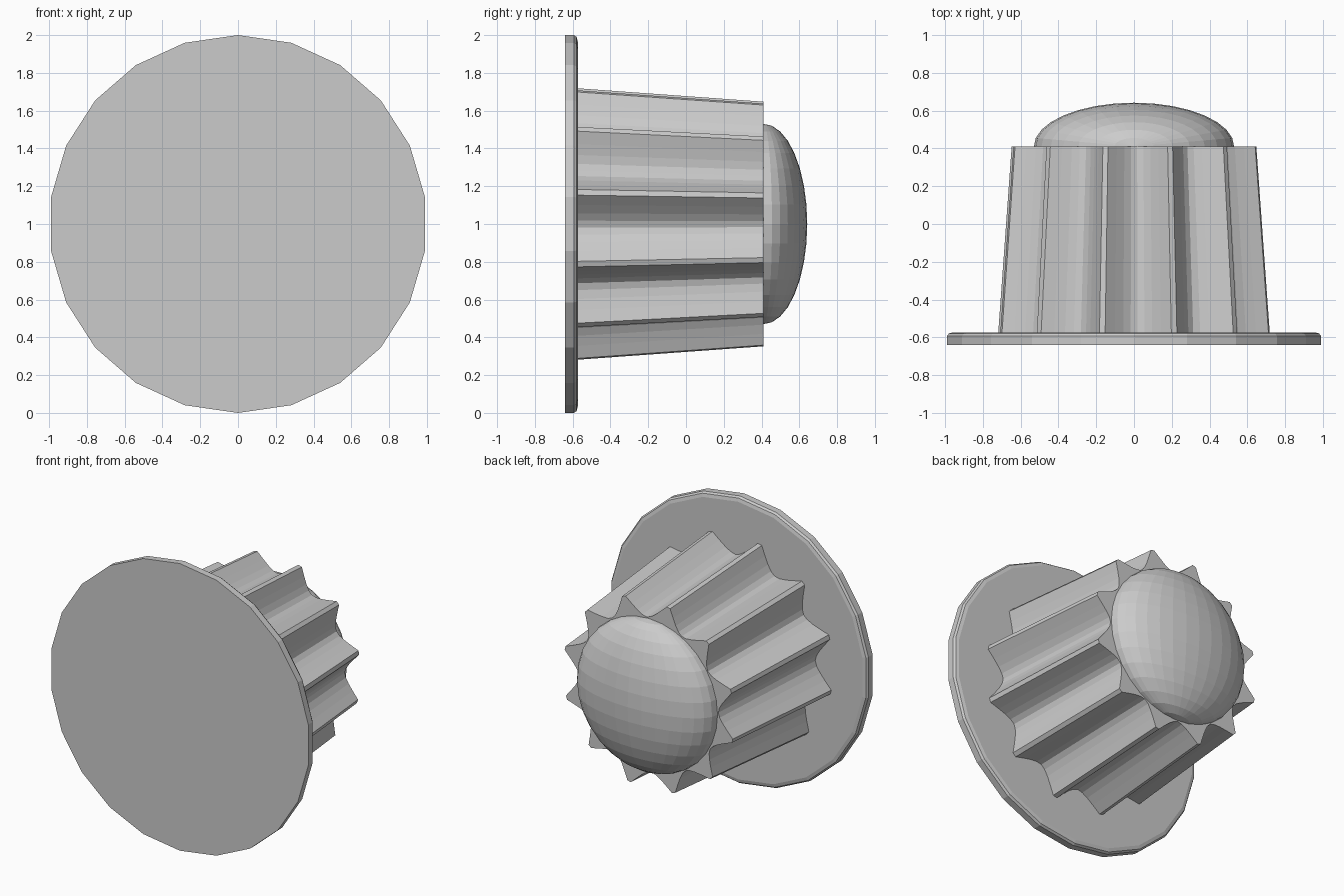
import bpy, bmesh
from math import sin, cos, radians, pi

if "Cube" in bpy.data.objects:
    bpy.data.objects.remove(bpy.data.objects["Cube"])

CZ = 1.0  # height of the shared axis, which runs along y


def finish(name, bm):
    bmesh.ops.recalc_face_normals(bm, faces=bm.faces)
    me = bpy.data.meshes.new(name)
    bm.to_mesh(me)
    bm.free()
    ob = bpy.data.objects.new(name, me)
    bpy.context.collection.objects.link(ob)
    return ob


def loft(name, polar, sections):
    """Closed solid from a polar outline [(angle, radius)], scaled at each (y, scale)."""
    bm = bmesh.new()
    rings = [[bm.verts.new((r * s * cos(a), y, CZ + r * s * sin(a))) for a, r in polar]
             for y, s in sections]
    n = len(polar)
    for lo, hi in zip(rings, rings[1:]):
        for i in range(n):
            j = (i + 1) % n
            bm.faces.new((lo[i], lo[j], hi[j], hi[i]))
    bm.faces.new(rings[0])
    bm.faces.new(rings[-1])
    return finish(name, bm)


# Base flange: 22-sided disc with a softened back rim
circle = [(pi / 2 + 2 * pi * i / 22, 1.0) for i in range(22)]
loft("base_flange", circle,
     [(-0.64, 1.0), (-0.593, 1.0), (-0.579, 0.99), (-0.573, 0.967)])

# Fluted grip: 12 narrow ridges with concave flutes between, tapering to the back
RIDGES, PHASE, TIP, VALLEY, STEPS = 12, 13.2, 1.2, 0.81, 8
outline = []
for k in range(RIDGES):
    start = PHASE + k * 30 + TIP
    for i in range(STEPS + 1):
        u = 2 * i / STEPS - 1
        a = start + (30 - 2 * TIP) * i / STEPS
        outline.append((radians(a), VALLEY + (1 - VALLEY) * abs(u) ** 1.8))
loft("fluted_grip", outline, [(-0.58, 0.735), (0.41, 0.662)])

# End dome: back half of a flattened sphere
bm = bmesh.new()
bmesh.ops.create_uvsphere(bm, u_segments=32, v_segments=16, radius=1)
bmesh.ops.delete(bm, geom=[v for v in bm.verts if v.co.y < -0.001], context='VERTS')
for v in bm.verts:
    v.co = (v.co.x * 0.53, 0.41 + v.co.y * 0.232, CZ + v.co.z * 0.53)
finish("end_dome", bm)
